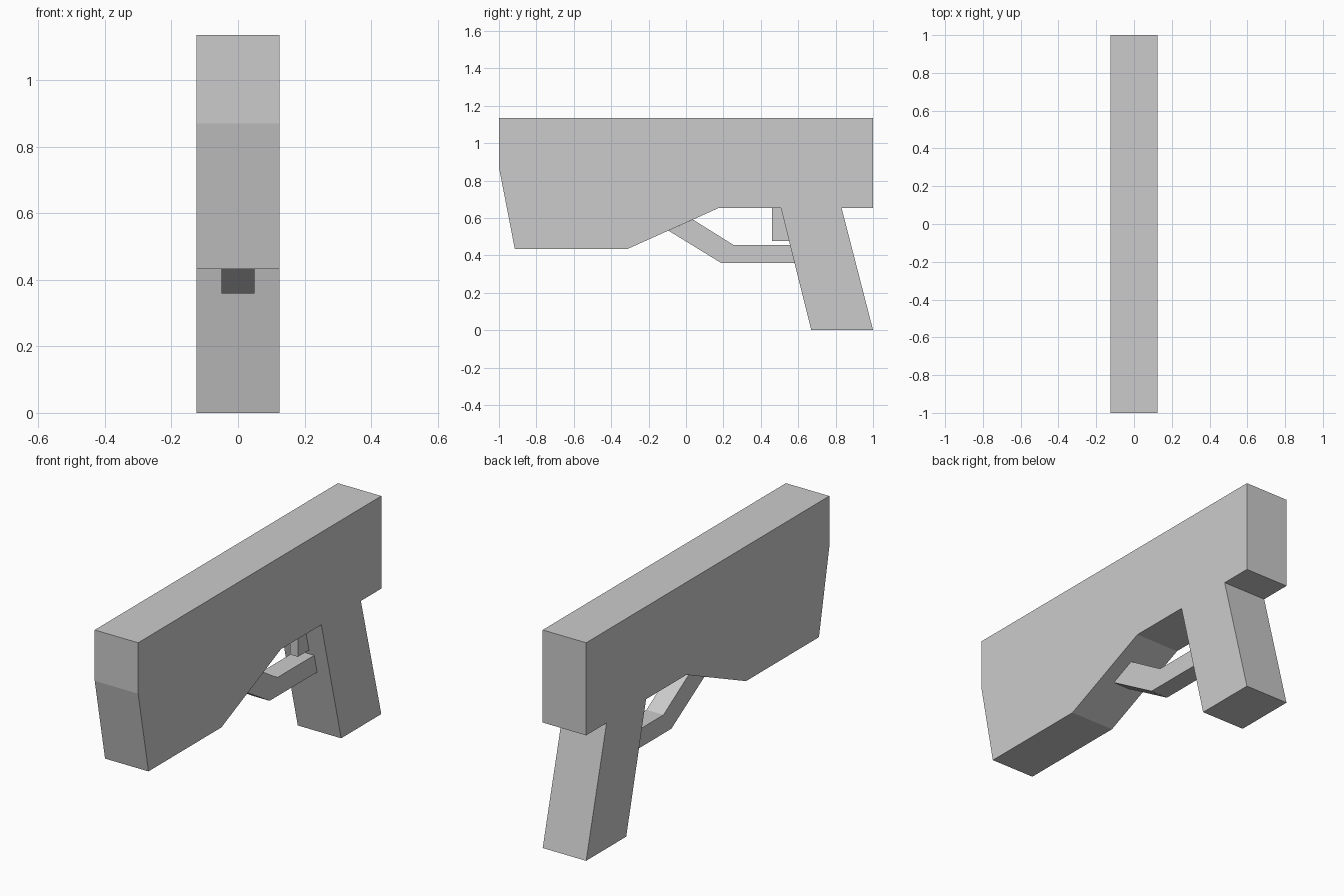
import bpy
import bmesh

if "Cube" in bpy.data.objects:
    bpy.data.objects.remove(bpy.data.objects["Cube"])


def extruded_profile(name, points, half_width):
    """Side outline (y, z) extruded symmetrically along x."""
    bm = bmesh.new()
    face = bm.faces.new([bm.verts.new((-half_width, y, z)) for y, z in points])
    result = bmesh.ops.extrude_face_region(bm, geom=[face])
    verts = [v for v in result["geom"] if isinstance(v, bmesh.types.BMVert)]
    bmesh.ops.translate(bm, verts=verts, vec=(2 * half_width, 0, 0))
    bmesh.ops.recalc_face_normals(bm, faces=bm.faces)
    mesh = bpy.data.meshes.new(name)
    bm.to_mesh(mesh)
    bm.free()
    obj = bpy.data.objects.new(name, mesh)
    bpy.context.collection.objects.link(obj)
    return obj


# Main body with sloped front and raked grip
extruded_profile("body_and_grip", [
    (-1, 1.135), (1, 1.135), (1, 0.653), (0.832, 0.653), (1, 0.0),
    (0.67, 0.0), (0.507, 0.653), (0.175, 0.653), (-0.315, 0.433),
    (-0.915, 0.433), (-1, 0.87)], 0.125)

# Bent guard joining the body slope to the grip
extruded_profile("trigger_guard", [
    (-0.094, 0.532), (0.19, 0.358), (0.581, 0.358), (0.557, 0.455),
    (0.255, 0.455), (0.037, 0.591)], 0.049)

# Trigger block against the grip
extruded_profile("trigger", [
    (0.46, 0.653), (0.46, 0.477), (0.551, 0.477), (0.507, 0.653)], 0.023)
